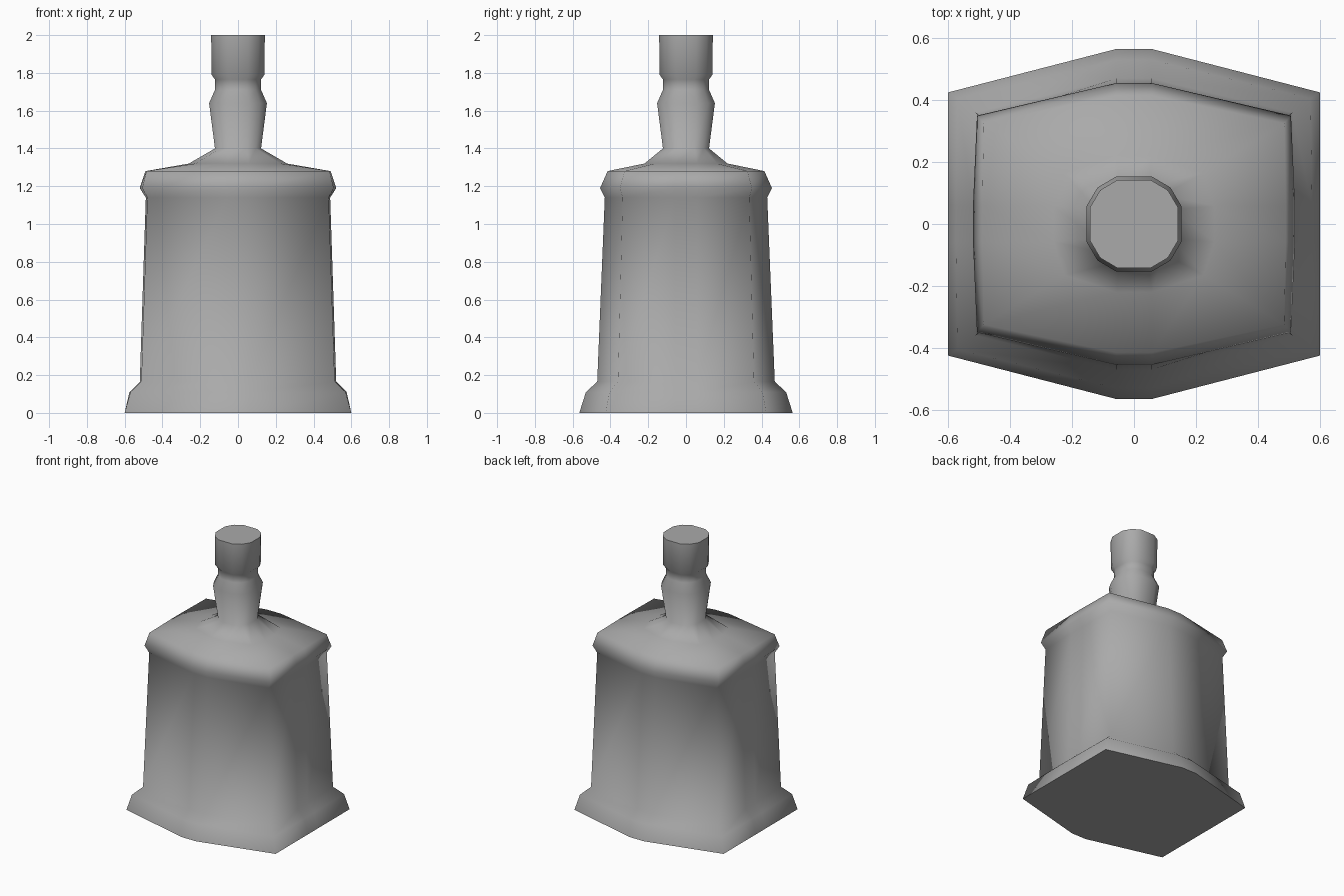
import bpy
import bmesh

cube = bpy.data.objects.get("Cube")
if cube:
    bpy.data.objects.remove(cube, do_unlink=True)

# Plain grey material
grey = bpy.data.materials.new("plain_grey")
grey.use_nodes = True
colour = (0.4, 0.4, 0.4, 1)
grey.diffuse_color = colour
grey.node_tree.nodes["Principled BSDF"].inputs["Base Color"].default_value = colour

# Body rings: height, side x, front y, corner x, corner y
BODY = [
    (0.00, 0.60, 0.565, 0.60, 0.425),
    (0.11, 0.575, 0.53, 0.57, 0.405),
    (0.165, 0.52, 0.47, 0.512, 0.36),
    (1.14, 0.488, 0.43, 0.48, 0.335),
    (1.19, 0.52, 0.455, 0.507, 0.35),
    (1.28, 0.49, 0.415, 0.485, 0.325),
    (1.32, 0.26, 0.22, 0.225, 0.165),
]
# Neck rings: height, radius to the flat
NECK = [(1.40, 0.122), (1.64, 0.153), (1.71, 0.122),
        (1.765, 0.122), (1.79, 0.14), (2.00, 0.142)]


def ring(bm, z, x, y, cx, cy, half):
    """Twelve points: a flat on each side and one point on each corner."""
    pts = [(half, -y), (cx, -cy), (x, -half), (x, half), (cx, cy), (half, y)]
    pts += [(-a, -b) for a, b in pts]
    return [bm.verts.new((a, b, z)) for a, b in pts]


# Bottle: one continuous loft from foot to lip
bm = bmesh.new()
rings = [ring(bm, *row, 0.058) for row in BODY]
rings += [ring(bm, z, r, r, r * 0.77, r * 0.77, r * 0.38) for z, r in NECK]
for low, high in zip(rings, rings[1:]):
    for i in range(len(low)):
        j = (i + 1) % len(low)
        bm.faces.new((low[i], low[j], high[j], high[i])).smooth = True

# Flat foot and lip
bm.faces.new(rings[0][::-1])
bm.faces.new(rings[-1])
bm.normal_update()

mesh = bpy.data.meshes.new("bottle")
bm.to_mesh(mesh)
bm.free()
mesh.materials.append(grey)
bottle = bpy.data.objects.new("bottle", mesh)
bpy.context.collection.objects.link(bottle)
